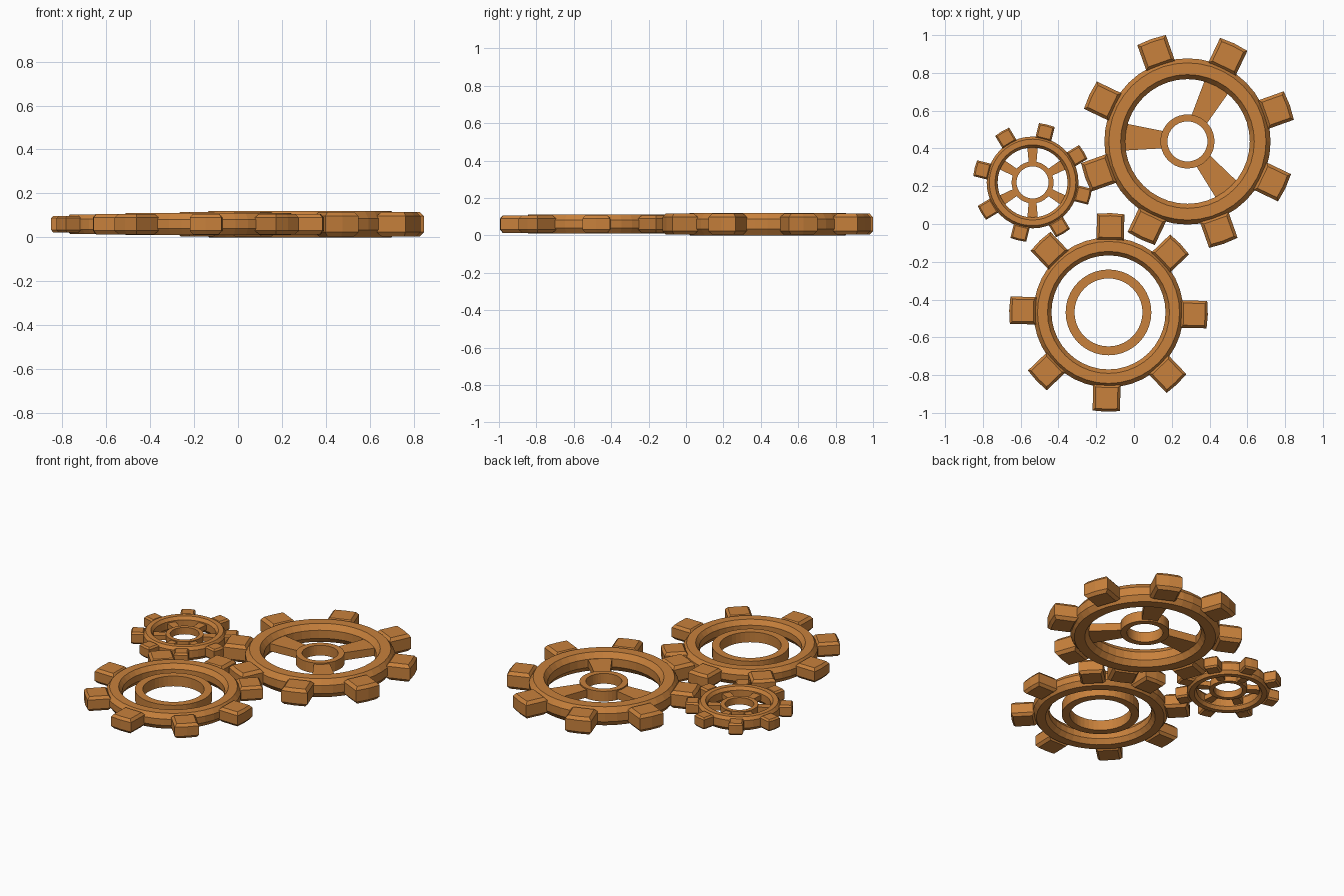
import bpy, bmesh
from math import sin, cos, radians, pi, asin

cube = bpy.data.objects.get("Cube")
if cube:
    bpy.data.objects.remove(cube, do_unlink=True)

# Single bronze colour
bronze = bpy.data.materials.new("bronze")
bronze.use_nodes = True
colour = (0.58, 0.22, 0.045, 1)
bronze.diffuse_color = colour
bronze.node_tree.nodes["Principled BSDF"].inputs["Base Color"].default_value = colour

MID = 0.06
SEGMENTS = 40


def finish(name, bm, centre):
    bmesh.ops.recalc_face_normals(bm, faces=bm.faces)
    mesh = bpy.data.meshes.new(name)
    bm.to_mesh(mesh)
    bm.free()
    mesh.materials.append(bronze)
    obj = bpy.data.objects.new(name, mesh)
    obj.location = (centre[0], centre[1], MID)
    bpy.context.collection.objects.link(obj)
    return obj


def loft(bm, loops, closed=False):
    """Bridge equal loops of points; cap the ends unless closed."""
    rows = [[bm.verts.new(p) for p in loop] for loop in loops]
    n = len(rows[0])
    pairs = list(zip(rows, rows[1:]))
    if closed:
        pairs.append((rows[-1], rows[0]))
    else:
        bm.faces.new(rows[0])
        bm.faces.new(rows[-1])
    for a, b in pairs:
        for i in range(n):
            j = (i + 1) % n
            bm.faces.new((a[i], a[j], b[j], b[i]))


def lathe(name, centre, profile):
    bm = bmesh.new()
    loops = [[(r * cos(2 * pi * i / SEGMENTS), r * sin(2 * pi * i / SEGMENTS), z)
              for i in range(SEGMENTS)] for r, z in profile]
    loft(bm, loops, closed=True)
    return finish(name, bm, centre)


def rim(name, centre, inner, outer, half, bevel):
    # Ring with sloped shoulders inside and outside, top and bottom
    low = half - bevel * 1.4
    top = [(inner, low), (inner + bevel, half), (outer - bevel, half), (outer, low)]
    lathe(name, centre, top + [(r, -z) for r, z in reversed(top)])


def hub(name, centre, inner, outer, half):
    lathe(name, centre, [(inner, half), (outer, half), (outer, -half), (inner, -half)])


def radial(points, angle, z):
    c, s = cos(radians(angle)), sin(radians(angle))
    return [(x * c - y * s, x * s + y * c, z) for x, y in points]


def tooth_outline(inner, outer, width, inset):
    # Block with a gently curved outer end
    a, w, r = inner + inset, width / 2 - inset, outer - inset
    ends = [(r * cos(t), r * sin(t)) for t in (k * asin(w / r) for k in (-1, 0, 1))]
    return [(a, -w)] + ends + [(a, w)]


def teeth(name, centre, inner, outer, width, half, bevel, start, count=8):
    bm = bmesh.new()
    levels = [(bevel, -half), (0, bevel * 1.2 - half), (0, half - bevel * 1.2), (bevel, half)]
    for i in range(count):
        angle = start + 360 * i / count
        loft(bm, [radial(tooth_outline(inner, outer, width, inset), angle, z)
                  for inset, z in levels])
    finish(name, bm, centre)


def spokes(name, centre, inner, outer, narrow, wide, half, angles):
    bm = bmesh.new()
    shape = [(inner, -narrow / 2), (outer, -wide / 2), (outer, wide / 2), (inner, narrow / 2)]
    for angle in angles:
        loft(bm, [radial(shape, angle, z) for z in (-half, half)])
    finish(name, bm, centre)


# Large gear with three broad spokes
large = (0.283, 0.437)
rim("large_rim", large, 0.33, 0.44, 0.06, 0.024)
teeth("large_teeth", large, 0.425, 0.575, 0.16, 0.056, 0.016, 19.5)
hub("large_hub", large, 0.106, 0.143, 0.033)
spokes("large_spokes", large, 0.125, 0.34, 0.09, 0.145, 0.025, (176, 62, -51))

# Medium gear with a loose inner ring
medium = (-0.135, -0.468)
rim("medium_rim", medium, 0.302, 0.397, 0.05, 0.021)
teeth("medium_teeth", medium, 0.383, 0.526, 0.145, 0.047, 0.014, -1.3)
hub("medium_inner_ring", medium, 0.18, 0.227, 0.033)

# Small gear with six thin spokes
small = (-0.537, 0.22)
rim("small_rim", small, 0.185, 0.243, 0.044, 0.014)
teeth("small_teeth", small, 0.234, 0.316, 0.086, 0.038, 0.009, -14)
hub("small_hub", small, 0.085, 0.111, 0.022)
spokes("small_spokes", small, 0.098, 0.19, 0.04, 0.056, 0.016, range(30, 390, 60))
